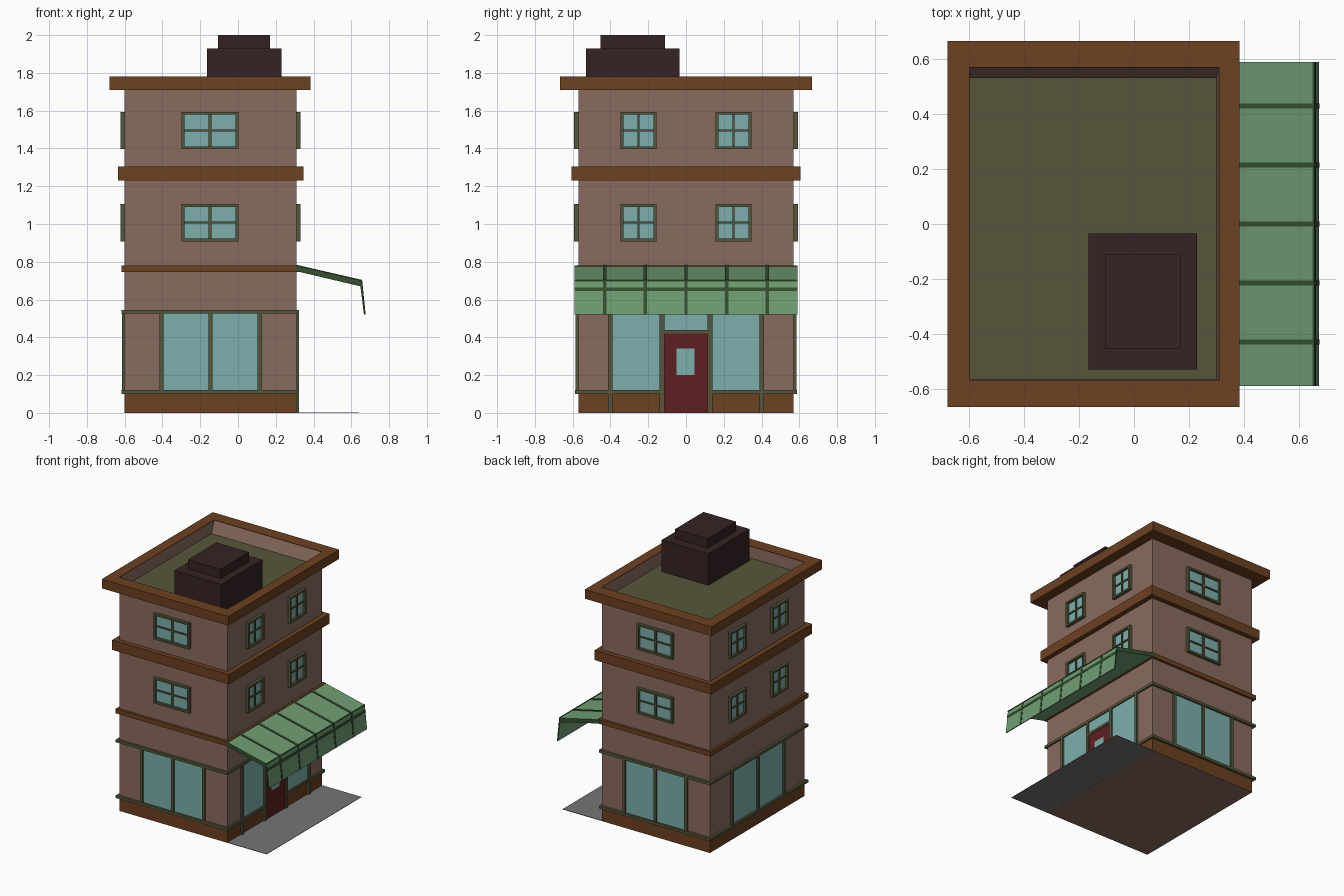
import bpy, bmesh
from mathutils import Matrix, Vector

cube = bpy.data.objects.get("Cube")
if cube:
    bpy.data.objects.remove(cube, do_unlink=True)


def material(name, r, g, b):
    lin = [((c / 255 + 0.055) / 1.055) ** 2.4 for c in (r, g, b)] + [1]
    m = bpy.data.materials.new(name)
    m.use_nodes = True
    m.diffuse_color = lin
    m.node_tree.nodes["Principled BSDF"].inputs["Base Color"].default_value = lin
    return m


WALL = material("wall_pink_brown", 138, 107, 96)
TRIM = material("trim_brown", 108, 65, 33)
OLIVE = material("olive", 86, 86, 59)
GLASS = material("glass_teal", 125, 175, 172)
GREEN = material("awning_green", 112, 158, 115)
DARK = material("awning_dark_green", 54, 80, 48)
DOOR = material("door_red", 96, 30, 33)
VENT = material("rooftop_maroon", 53, 34, 36)
PAVE = material("pavement_grey", 117, 116, 118)

X0, X1, Y = -0.60, 0.31, 0.57
CX = (X0 + X1) / 2


def add_box(bm, x0, x1, y0, y1, z0, z1):
    lo, hi = Vector((x0, y0, z0)), Vector((x1, y1, z1))
    m = Matrix.Translation((lo + hi) / 2) @ Matrix.Diagonal((*(hi - lo), 1))
    return bmesh.ops.create_cube(bm, size=1, matrix=m)["verts"]


def finish(name, bm, *mats):
    bmesh.ops.recalc_face_normals(bm, faces=bm.faces)
    me = bpy.data.meshes.new(name)
    bm.to_mesh(me)
    bm.free()
    for m in mats:
        me.materials.append(m)
    ob = bpy.data.objects.new(name, me)
    bpy.context.collection.objects.link(ob)
    return ob


def boxes(name, mat, *dims):
    bm = bmesh.new()
    for d in dims:
        add_box(bm, *d)
    return finish(name, bm, mat)


def on_side(side, u0, u1, z0, z1, out):
    """Box lying on a facade: u runs along the wall, out is the projection."""
    if side == "front":
        return (u0, u1, -Y - out, -Y + 0.002, z0, z1)
    if side == "back":
        return (u0, u1, Y - 0.002, Y + out, z0, z1)
    if side == "right":
        return (X1 - 0.002, X1 + out, u0, u1, z0, z1)
    return (X0 - out, X0 + 0.002, u0, u1, z0, z1)


def band(name, z0, z1, out):
    return boxes(name, TRIM, (X0 - out, X1 + out, -Y - out, Y + out, z0, z1))


# Main walls with a sunken roof
bm = bmesh.new()
add_box(bm, X0, X1, -Y, Y, 0.1, 1.775)
top = max(bm.faces, key=lambda f: f.calc_center_median().z)
bmesh.ops.inset_region(bm, faces=[top], thickness=0.004)
top.material_index = 1
for v in top.verts:
    v.co.z = 1.69
    if v.co.y > 0:
        v.co.y -= 0.033
    if v.co.x > 0:
        v.co.x -= 0.007
finish("walls", bm, WALL, OLIVE)

# Plinth with plain underside
bm = bmesh.new()
add_box(bm, X0, X1, -Y, Y, 0, 0.1)
for f in bm.faces:
    f.material_index = int(f.calc_center_median().z < 0.01)
finish("plinth", bm, TRIM, WALL)
boxes("pavement", PAVE, (X1, 0.64, -Y, Y, 0, 0.003))

# Brown bands and cornice
band("lower_band", 0.745, 0.78, 0.018)
band("middle_band", 1.23, 1.305, 0.036)
cx0, cx1, cy = -0.68, 0.385, 0.667
boxes("cornice", TRIM,
      (cx0, X0, -cy, cy, 1.71, 1.78), (X1, cx1, -cy, cy, 1.71, 1.78),
      (X0, X1, -cy, -Y, 1.71, 1.78), (X0, X1, Y, cy, 1.71, 1.78))

# Rooftop unit
boxes("rooftop_unit", VENT, (-0.165, 0.23, -0.53, -0.035, 1.68, 1.93),
      (-0.105, 0.17, -0.453, -0.11, 1.93, 2.0))

# Olive mouldings around the shop storey
e = 0.018
boxes("shop_top_moulding", OLIVE, (X0 - e, X1 + 0.012, -Y - e, Y + e, 0.525, 0.545))
sills = [on_side(s, X0 - e, X1 + 0.012, 0.1, 0.12, e) for s in ("front", "back")]
sills.append(on_side("left", -Y, Y, 0.1, 0.12, e))
sills += [on_side("right", a, b, 0.1, 0.12, 0.012) for a, b in ((-Y - e, -0.12), (0.12, Y + e))]
boxes("shop_sill", OLIVE, *sills)

# Shop windows: three posts and two panes on front, back and left
for side, mid, step in (("front", CX, 0.26), ("back", CX, 0.26), ("left", 0, 0.31)):
    us = [mid - step, mid, mid + step]
    boxes(side + "_shop_posts", OLIVE,
          *[on_side(side, u - 0.011, u + 0.011, 0.12, 0.525, 0.014) for u in us])
    boxes(side + "_shop_glass", GLASS,
          *[on_side(side, a, b, 0.12, 0.525, 0.003) for a, b in zip(us, us[1:])])

# Entrance side: posts to the ground, panes, door and transom
boxes("entrance_posts", OLIVE,
      *[on_side("right", u - 0.012, u + 0.012, 0, 0.53, 0.013)
        for u in (-0.402, -0.127, 0.127, 0.402)],
      on_side("right", -0.12, 0.12, 0.42, 0.44, 0.011))
boxes("entrance_glass", GLASS,
      on_side("right", -0.40, -0.13, 0.12, 0.525, 0.003),
      on_side("right", 0.13, 0.40, 0.12, 0.525, 0.003),
      on_side("right", -0.12, 0.12, 0.44, 0.525, 0.003))
boxes("door", DOOR, on_side("right", -0.12, 0.12, 0, 0.42, 0.005))
boxes("door_window", GLASS, on_side("right", -0.05, 0.045, 0.2, 0.34, 0.008))


# Upper windows with frame, mullion and glazing bar
def window(name, side, u, z, w, h, bar):
    t, out = 0.015, 0.022
    a, b, c, d = u - w / 2, u + w / 2, z - h / 2, z + h / 2
    boxes(name + "_frame", OLIVE,
          on_side(side, a, a + t, c, d, out), on_side(side, b - t, b, c, d, out),
          on_side(side, a + t, b - t, c, c + t, out),
          on_side(side, a + t, b - t, d - t, d, out),
          on_side(side, u - bar / 2, u + bar / 2, c + t, d - t, 0.014),
          on_side(side, a + t, b - t, z - 0.005, z + 0.005, 0.012))
    boxes(name + "_glass", GLASS, on_side(side, a + t, b - t, c + t, d - t, 0.004))


for floor, z in (("middle", 1.007), ("upper", 1.495)):
    for side in ("front", "back"):
        window(f"{side}_{floor}_window", side, CX - 0.003, z, 0.30, 0.197, 0.016)
    for side in ("right", "left"):
        for n, u in enumerate((-0.252, 0.252)):
            window(f"{side}_{floor}_window_{n + 1}", side, u, z, 0.19, 0.197, 0.01)


# Awning: bent profile drawn along y, dark at its ends
def extrude_profile(name, pts, spans, mats):
    bm = bmesh.new()
    for y0, y1 in spans:
        face = bm.faces.new([bm.verts.new((x, y0, z)) for x, z in pts])
        new = bmesh.ops.extrude_face_region(bm, geom=[face])["geom"]
        for v in new:
            if isinstance(v, bmesh.types.BMVert):
                v.co.y = y1
    bm.normal_update()
    for f in bm.faces:
        if len(mats) > 1 and abs(f.normal.y) > 0.9:
            f.material_index = 1
    return finish(name, bm, *mats)


sheet = [(X1, 0.78), (0.655, 0.70), (0.674, 0.52), (0.667, 0.52), (0.648, 0.67), (X1, 0.75)]
extrude_profile("awning", sheet, [(-0.59, 0.59)], (GREEN, DARK))
rib = [(X1, 0.784), (0.657, 0.704), (0.676, 0.52), (0.672, 0.52), (0.65, 0.69), (X1, 0.77)]
extrude_profile("awning_ribs", rib,
                [(y - 0.009, y + 0.009) for y in (-0.43, -0.215, 0, 0.215, 0.43)], (DARK,))
strip = [(0.6605, 0.665), (0.663, 0.645), (0.658, 0.645), (0.656, 0.665)]
extrude_profile("awning_flap_stripe", strip, [(-0.591, 0.591)], (DARK,))
crease = [(0.65, 0.7035), (0.657, 0.7035), (0.658, 0.696), (0.65, 0.696)]
extrude_profile("awning_crease", crease, [(-0.591, 0.591)], (DARK,))
